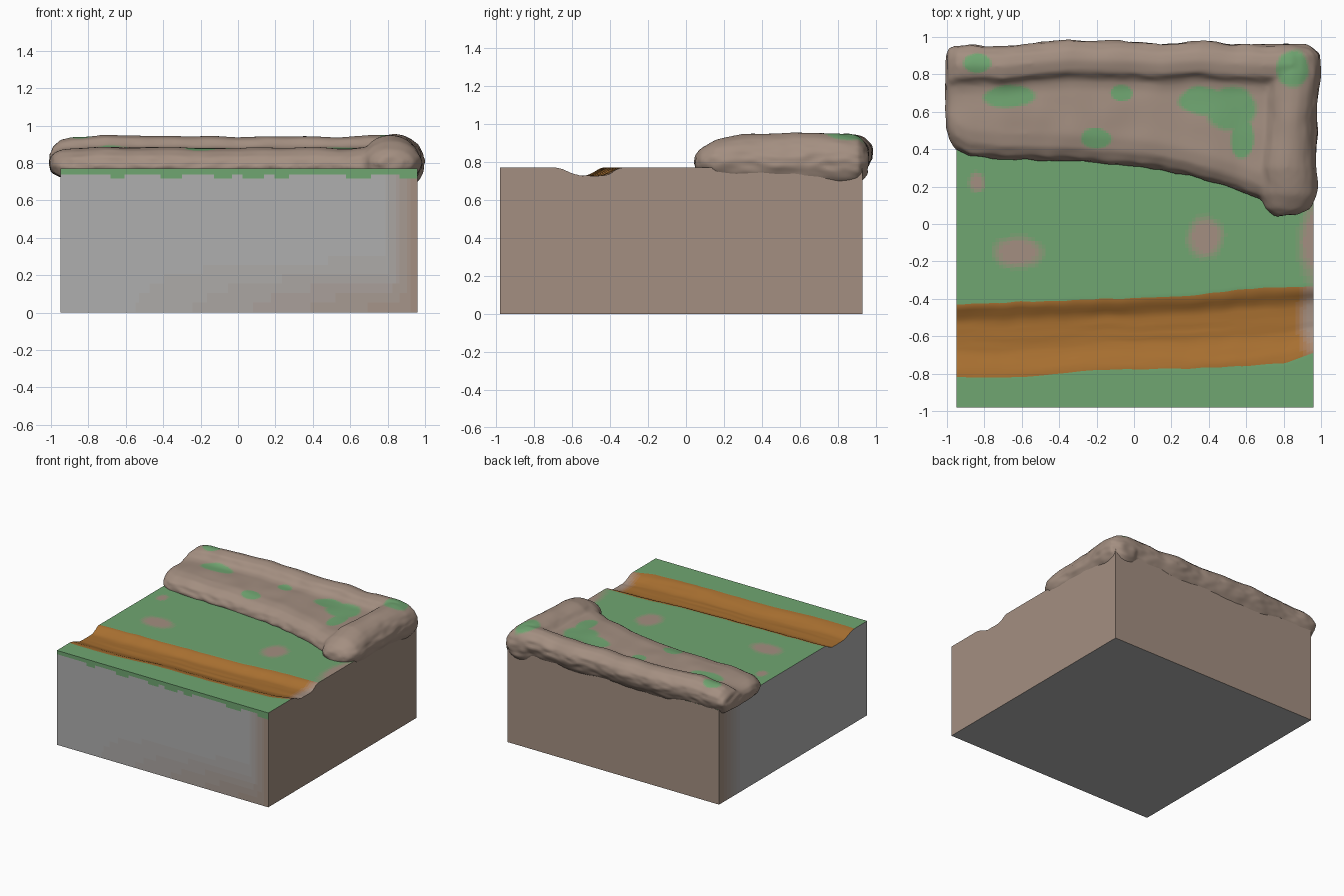
import bpy, bmesh, math
from mathutils import Vector, noise

if "Cube" in bpy.data.objects:
    bpy.data.objects.remove(bpy.data.objects["Cube"])

COLORS = {"grey": (0.43, 0.43, 0.43), "rock": (0.37, 0.275, 0.22),
          "grass": (0.16, 0.38, 0.165), "water": (0.39, 0.16, 0.03)}
STEPS = 6
X0, X1, Y0, Y1, ZT = -0.95, 0.96, -0.98, 0.93, 0.77


def clamp(v):
    return max(0.0, min(1.0, v))


def smooth(a, b, v):
    t = clamp((v - a) / (b - a))
    return t * t * (3 - 2 * t)


def lerp_table(table, v):
    for (a, p), (b, q) in zip(table, table[1:]):
        if v <= b:
            return p + (q - p) * clamp((v - a) / (b - a))
    return table[-1][1]


def slot(me, a, b, w):
    """Material slot for colour a blended towards b in a few steps."""
    k = round(clamp(w) * STEPS)
    name = f"{a}_{b}_{k}" if 0 < k < STEPS else (a if k == 0 else b)
    mat = bpy.data.materials.get(name)
    if not mat:
        mat = bpy.data.materials.new(name)
        t = k / STEPS
        mat.diffuse_color = [p + (q - p) * t for p, q in zip(COLORS[a], COLORS[b])] + [1]
        mat.use_nodes = True
        mat.node_tree.nodes["Principled BSDF"].inputs["Base Color"].default_value = mat.diffuse_color
    if me.materials.find(name) < 0:
        me.materials.append(mat)
    return me.materials.find(name)


def patch(p, spots, soft):
    """1 inside any of the elliptical spots, fading to 0 outside."""
    w = 0
    for cx, cy, rx, ry in spots:
        d = math.hypot((p.x - cx) / rx, (p.y - cy) / ry) + 0.15 * noise.noise(p * 9)
        w = max(w, 1 - smooth(1 - soft, 1 + soft, d))
    return w


def add_object(name, me):
    ob = bpy.data.objects.new(name, me)
    bpy.context.collection.objects.link(ob)
    return ob


def smooth_shade(ob, angle):
    bpy.ops.object.select_all(action='DESELECT')
    bpy.context.view_layer.objects.active = ob
    ob.select_set(True)
    bpy.ops.object.shade_smooth_by_angle(angle=math.radians(angle))


# ---- ground block with sunken river ----
SOUTH = [(-0.95, -0.82), (-0.6, -0.82), (-0.2, -0.78), (0.4, -0.77), (0.8, -0.745), (0.96, -0.69)]
NORTH = [(-0.95, -0.43), (-0.4, -0.41), (0.3, -0.385), (0.6, -0.345), (0.96, -0.335)]


def ground_point(x, v):
    s, n = lerp_table(SOUTH, x), lerp_table(NORTH, x)
    wob = 0.008 * noise.noise((x * 9, v, 1))
    y = lerp_table([(0, Y0), (1, s + wob), (2, n + wob), (3, Y1)], v)
    z = ZT
    if 1 < v < 2:
        u = v - 1
        z -= 0.042 * smooth(0, 0.4, u) * smooth(0, 0.28, 1 - u) + 0.003 * noise.noise((x * 3, u * 14, 0))
    return Vector((x, y, z))


bm = bmesh.new()
NX = 100
vs = [i / 12 for i in range(12)] + [1 + i / 24 for i in range(24)] + [2 + i / 66 for i in range(67)]
top = [[bm.verts.new(ground_point(X0 + (X1 - X0) * i / NX, v)) for v in vs] for i in range(NX + 1)]
for i in range(NX):
    for j in range(len(vs) - 1):
        bm.faces.new((top[i][j], top[i + 1][j], top[i + 1][j + 1], top[i][j + 1]))

# side walls dropped from the rim of the top
rim = [c[0] for c in top] + top[-1][1:] + [c[-1] for c in top[-2::-1]] + top[0][-2:0:-1]
ring = rim
for k in range(1, 21):
    f = (k / 20) ** 1.4
    low = [bm.verts.new((v.co.x, v.co.y, v.co.z * (1 - f))) for v in rim]
    for i in range(len(rim)):
        j = (i + 1) % len(rim)
        bm.faces.new((ring[j], ring[i], low[i], low[j]))
    ring = low
bm.faces.new(ring)
bmesh.ops.recalc_face_normals(bm, faces=bm.faces)
me = bpy.data.meshes.new("ground_block")
bm.to_mesh(me)
bm.free()

DIRT = [(-0.62, -0.15, 0.12, 0.08), (0.38, -0.07, 0.09, 0.1), (-0.84, 0.22, 0.04, 0.05),
        (0.98, -0.1, 0.09, 0.2)]
for f in me.polygons:
    c, n = f.center, f.normal
    if n.z < -0.9:
        m = slot(me, "grey", "rock", 0)
    elif abs(c.x - X1) < 1e-3 or abs(c.y - Y1) < 1e-3:
        m = slot(me, "rock", "grey", 0)
    elif abs(c.y - Y0) < 1e-3:
        edge = ZT - 0.04 - 0.03 * noise.noise((c.x * 7, 0, 5))
        corner = clamp((c.x + 0.7) / 1.65) * (1 - smooth(0, 0.36, c.z)) * 0.9
        w = max(smooth(0.74, 0.97, c.x), corner)
        m = slot(me, "grass", "rock", 0) if c.z > edge else slot(me, "grey", "rock", w)
    elif abs(c.x - X0) < 1e-3:
        m = slot(me, "grey", "rock", smooth(0.6, 0.93, c.y))
    elif lerp_table(SOUTH, c.x) < c.y < lerp_table(NORTH, c.x):
        m = slot(me, "water", "rock", patch(c, [(0.98, -0.5, 0.09, 0.2)], 0.5))
    else:
        m = slot(me, "grass", "rock", patch(c, DIRT, 0.4))
    f.material_index = m
smooth_shade(add_object("ground_block", me), 40)


# ---- rock ledge: terrace with back ridge, plus right ridge ----
def loft(bm, rings):
    rows = [[bm.verts.new(p) for p in r] for r in rings]
    for a, b in zip(rows, rows[1:]):
        for i in range(len(a)):
            j = (i + 1) % len(a)
            bm.faces.new((a[i], a[j], b[j], b[i]))
    bm.faces.new(rows[0])
    bm.faces.new(rows[-1])


# profile: offset from front edge (0) or back edge (1), and height
PROFILE = [(0, 0.03, 0.71), (0, 0, 0.78), (0, 0.02, 0.835), (0, 0.07, 0.872), (0, 0.14, 0.885),
           (1, -0.25, 0.88), (1, -0.2, 0.892), (1, -0.165, 0.937), (1, -0.1, 0.952),
           (1, -0.045, 0.937), (1, 0, 0.89), (1, 0.005, 0.83), (1, -0.02, 0.77), (1, -0.06, 0.71)]
# stations: x, front y, back y, height scale
STATIONS = [(-1.005, 0.52, 0.9, 0.3), (-0.99, 0.45, 0.935, 0.6), (-0.95, 0.40, 0.95, 0.82),
            (-0.88, 0.36, 0.95, 0.93), (-0.7, 0.345, 0.945, 1), (-0.35, 0.335, 0.98, 0.97),
            (0, 0.31, 0.97, 0.93), (0.15, 0.29, 0.96, 0.97), (0.35, 0.24, 0.975, 0.97),
            (0.55, 0.18, 0.96, 0.9), (0.7, 0.12, 0.95, 1), (0.85, 0.13, 0.95, 1),
            (0.95, 0.2, 0.94, 0.7), (0.98, 0.4, 0.92, 0.3)]
# right ridge: x, y, half width, half height
RIDGE = [(0.82, 0.045, 0.06, 0.03), (0.82, 0.08, 0.12, 0.075), (0.82, 0.16, 0.158, 0.118),
         (0.817, 0.3, 0.155, 0.15), (0.832, 0.55, 0.14, 0.155), (0.845, 0.8, 0.155, 0.155),
         (0.86, 0.91, 0.135, 0.13), (0.86, 0.96, 0.07, 0.06)]
bm = bmesh.new()
loft(bm, [[(x, (yf, yb)[s] + d, 0.8 + (z - 0.8) * k) for s, d, z in PROFILE]
          for x, yf, yb, k in STATIONS])
loft(bm, [[(x + rx * math.cos(a), y, 0.8 + rz * math.sin(a))
           for a in (math.tau * i / 20 for i in range(20))] for x, y, rx, rz in RIDGE])
bmesh.ops.recalc_face_normals(bm, faces=bm.faces)
me = bpy.data.meshes.new("rock_ledge")
bm.to_mesh(me)
bm.free()
ledge = add_object("rock_ledge", me)
rem = ledge.modifiers.new("fuse", 'REMESH')
rem.mode, rem.voxel_size = 'VOXEL', 0.013
sm = ledge.modifiers.new("soften", 'SMOOTH')
sm.factor, sm.iterations = 0.5, 7
dg = bpy.context.evaluated_depsgraph_get()
me = bpy.data.meshes.new_from_object(ledge.evaluated_get(dg))
ledge.modifiers.clear()
ledge.data = me

# weathering: soft lumps everywhere, finer layers on the steep sides
moves = []
for v in me.vertices:
    p, n = v.co, v.normal
    steep = 1 - abs(n.z)
    d = 0.007 * noise.noise(p * 6) + 0.010 * steep * noise.noise(Vector((p.x * 12, p.y * 12, p.z * 30)))
    moves.append(p + n * d)
for v, p in zip(me.vertices, moves):
    v.co = p

MOSS = [(-0.84, 0.86, 0.075, 0.05), (-0.67, 0.68, 0.14, 0.06), (-0.065, 0.7, 0.06, 0.045),
        (-0.2, 0.46, 0.08, 0.055), (0.37, 0.66, 0.13, 0.075), (0.52, 0.62, 0.13, 0.12),
        (0.58, 0.46, 0.06, 0.11), (0.85, 0.83, 0.085, 0.1)]
for f in me.polygons:
    f.material_index = slot(me, "rock", "grass", patch(f.center, MOSS, 0.15) if f.normal.z > 0.3 else 0)
smooth_shade(ledge, 60)
